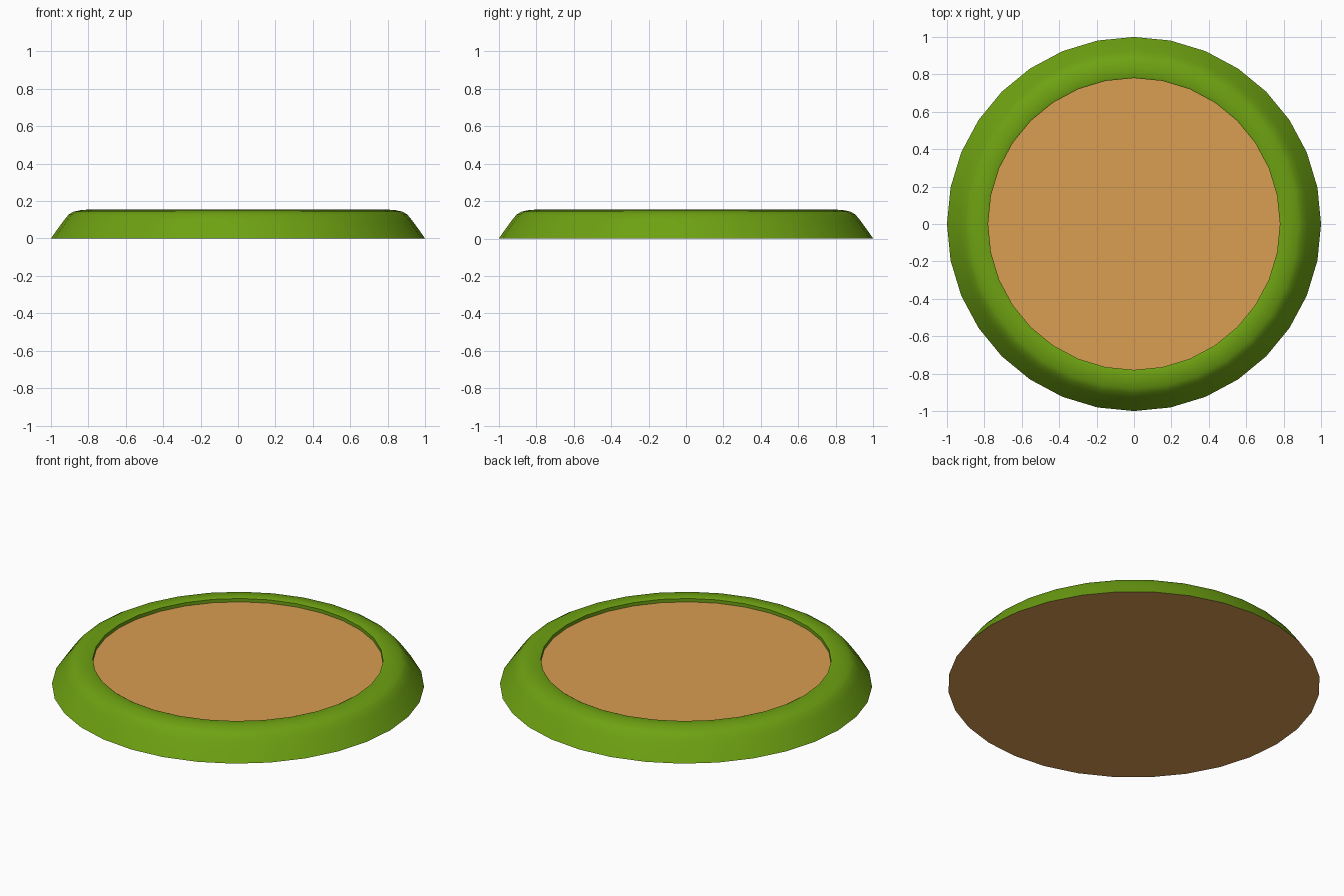
import bpy, bmesh, math

if "Cube" in bpy.data.objects:
    bpy.data.objects.remove(bpy.data.objects["Cube"])

SIDES = 32


def material(name, rgb):
    m = bpy.data.materials.new(name)
    m.diffuse_color = (*rgb, 1)
    m.use_nodes = True
    m.node_tree.nodes["Principled BSDF"].inputs["Base Color"].default_value = m.diffuse_color
    return m


green = material("leaf green", (0.155, 0.36, 0.006))
tan = material("baked tan", (0.70, 0.34, 0.085))


def lathe(name, profile, mat, cap=False):
    """Spin a (radius, height) profile about z; cap closes both ends."""
    bm = bmesh.new()
    rings = []
    for r, z in profile:
        rings.append([bm.verts.new((r * math.cos(2 * math.pi * i / SIDES),
                                    r * math.sin(2 * math.pi * i / SIDES), z))
                      for i in range(SIDES)])
    for a, b in zip(rings, rings[1:]):
        for i in range(SIDES):
            j = (i + 1) % SIDES
            bm.faces.new((a[i], a[j], b[j], b[i]))
    if cap:
        bm.faces.new(rings[0][::-1])
        bm.faces.new(rings[-1])
    me = bpy.data.meshes.new(name)
    bm.to_mesh(me)
    bm.free()
    me.materials.append(mat)
    ob = bpy.data.objects.new(name, me)
    bpy.context.collection.objects.link(ob)
    bpy.context.view_layer.objects.active = ob
    ob.select_set(True)
    bpy.ops.object.shade_smooth_by_angle(angle=math.radians(40))
    ob.select_set(False)
    return ob


# Rounded green rim with a short inner lip
lathe("rim", [(1.0, 0.0), (0.965, 0.05), (0.93, 0.098), (0.905, 0.128),
              (0.88, 0.143), (0.84, 0.152), (0.79, 0.155), (0.78, 0.15),
              (0.78, 0.13)], green)

# Slightly recessed tan top and flat tan underside
lathe("floor", [(0.78, 0.128), (0.78, 0.13)], tan, cap=True).data
lathe("base", [(1.0, 0.0), (0.998, 0.003)], tan, cap=True)

# Keep only the visible outward sheets of the floor and the base
for name, keep_up in (("floor", True), ("base", False)):
    me = bpy.data.objects[name].data
    bm = bmesh.new()
    bm.from_mesh(me)
    drop = [f for f in bm.faces if (f.normal.z < 0.9 if keep_up else f.normal.z > -0.9)]
    bmesh.ops.delete(bm, geom=drop, context='FACES')
    bm.to_mesh(me)
    bm.free()
